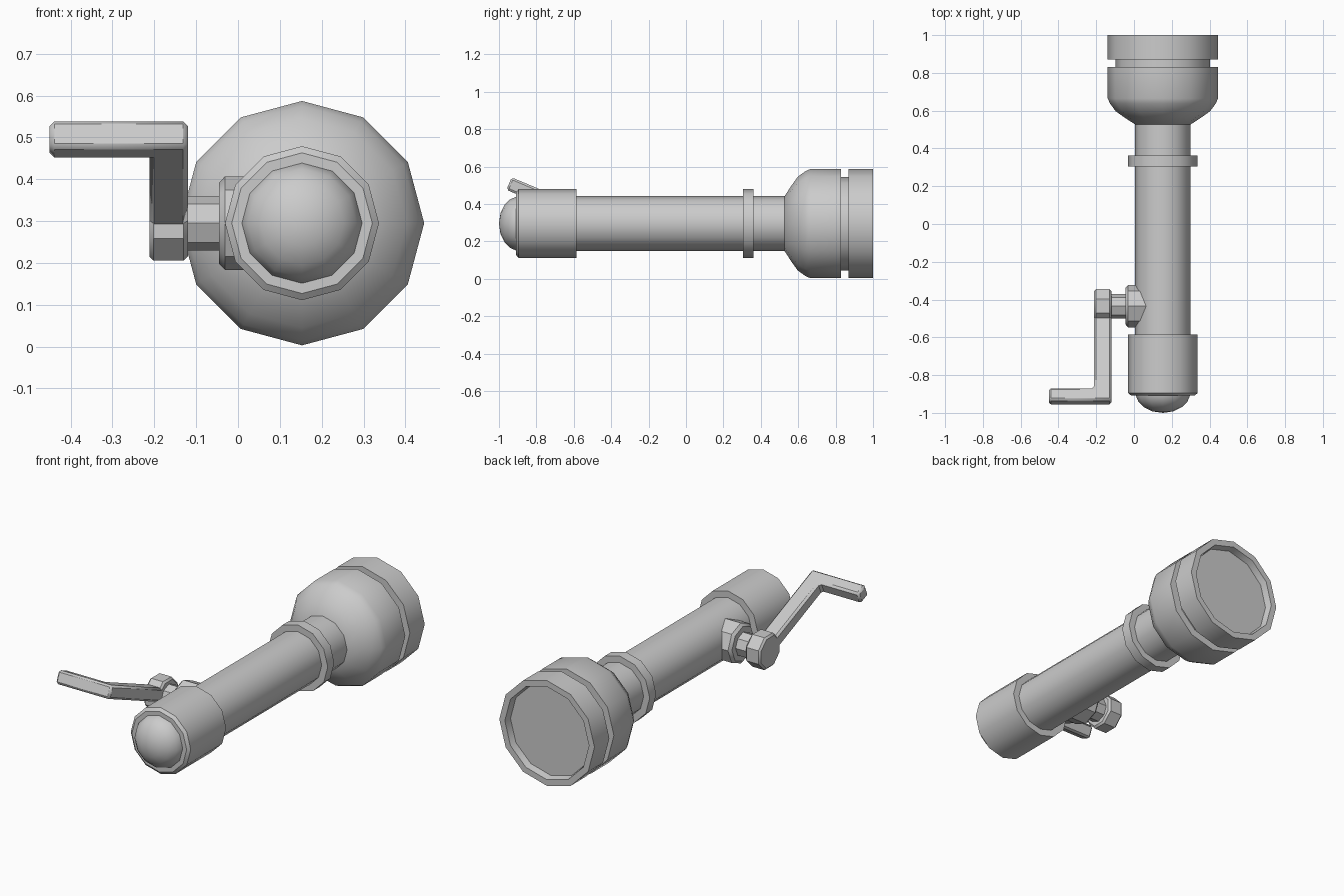
import bpy, bmesh
from math import radians, sin, cos, atan2, hypot, pi
from mathutils import Matrix, Vector

if "Cube" in bpy.data.objects:
    bpy.data.objects.remove(bpy.data.objects["Cube"])

CX, CZ = 0.153, 0.295            # long axis of the torch
PIVOT = Vector((-0.165, -0.435, 0.295))
GRIP = Vector((-0.165, -0.913, 0.495))


def finish(name, bm, bevel=0.0):
    """Turn a bmesh into a named, smooth-by-angle object."""
    if bevel:
        edges = [e for e in bm.edges if e.calc_face_angle(0) > radians(60)]
        bmesh.ops.bevel(bm, geom=edges, offset=bevel, segments=1,
                        affect='EDGES', profile=0.5)
    bmesh.ops.recalc_face_normals(bm, faces=bm.faces[:])
    me = bpy.data.meshes.new(name)
    bm.to_mesh(me)
    bm.free()
    me.shade_smooth()
    me.set_sharp_from_angle(angle=radians(38))
    ob = bpy.data.objects.new(name, me)
    bpy.context.collection.objects.link(ob)
    return ob


def lathe(name, profile, sides=12):
    """Revolve (radius, y) points about the torch axis; open ends are capped."""
    bm = bmesh.new()
    rings = []
    for r, y in profile:
        if r == 0:
            rings.append([bm.verts.new((CX, y, CZ))] * sides)
        else:
            rings.append([bm.verts.new((CX + r * cos(2 * pi * i / sides), y,
                                        CZ + r * sin(2 * pi * i / sides)))
                          for i in range(sides)])
    for a, b in zip(rings, rings[1:]):
        for i in range(sides):
            j = (i + 1) % sides
            bm.faces.new(list(dict.fromkeys((a[i], a[j], b[j], b[i]))))
    for ring, (r, y) in ((rings[0], profile[0]), (rings[-1], profile[-1])):
        if r:
            bm.faces.new(ring)
    return finish(name, bm)


def x_disc(name, x0, x1, r, sides=8, bevel=0.0, turn=0.0):
    """Cylinder lying along x through the crank pivot."""
    bm = bmesh.new()
    m = (Matrix.Translation(((x0 + x1) / 2, PIVOT.y, PIVOT.z))
         @ Matrix.Rotation(turn, 4, 'X') @ Matrix.Rotation(pi / 2, 4, 'Y'))
    bmesh.ops.create_cone(bm, cap_ends=True, segments=sides, radius1=r,
                          radius2=r, depth=x1 - x0, matrix=m)
    return finish(name, bm, bevel)


# Torch body
lathe("tail_button", [(0, -1.0), (0.055, -0.992), (0.1, -0.97),
                      (0.13, -0.94), (0.145, -0.905), (0.145, -0.88)])
lathe("tail_cap", [(0.168, -0.908), (0.184, -0.895), (0.184, -0.585)])
lathe("tube", [(0.147, -0.6), (0.147, 0.56)])
lathe("collar_ring", [(0.184, 0.305), (0.184, 0.362)])

# Flared head, groove and lens ring
lathe("head", [(0.147, 0.527), (0.205, 0.565), (0.25, 0.597), (0.28, 0.638),
               (0.292, 0.665), (0.292, 0.83)])
lathe("head_groove", [(0.25, 0.82), (0.25, 0.88)])
lathe("lens_ring", [(0.292, 0.87), (0.292, 1.0), (0.258, 1.0), (0.25, 0.962)])

# Crank mount on the side of the tube
x_disc("crank_hub", -0.045, 0.1, 0.112, bevel=0.014)
x_disc("crank_shaft", -0.14, -0.03, 0.065)
x_disc("crank_boss", -0.212, -0.12, 0.097, bevel=0.01, turn=pi / 8)

# Bent crank arm: an L-shaped outline extruded across its width
along = (GRIP - PIVOT)
length = along.length
tilt = atan2(along.z, -along.y)
half = 0.036
outline = [(-0.12, 0), (-0.212, 0), (-0.212, length - half),
           (-0.45, length - half), (-0.45, length + half),
           (-0.12, length + half)]
d = Vector((0, -cos(tilt), sin(tilt)))
n = Vector((0, sin(tilt), cos(tilt)))
bm = bmesh.new()
base = [bm.verts.new(Vector((x, PIVOT.y, PIVOT.z)) + d * t - n * half)
        for x, t in outline]
face = bm.faces.new(base)
ext = bmesh.ops.extrude_face_region(bm, geom=[face])
bmesh.ops.translate(bm, vec=n * 2 * half,
                    verts=[g for g in ext["geom"]
                           if isinstance(g, bmesh.types.BMVert)])
bmesh.ops.recalc_face_normals(bm, faces=bm.faces[:])
finish("crank_handle", bm, bevel=0.011)
